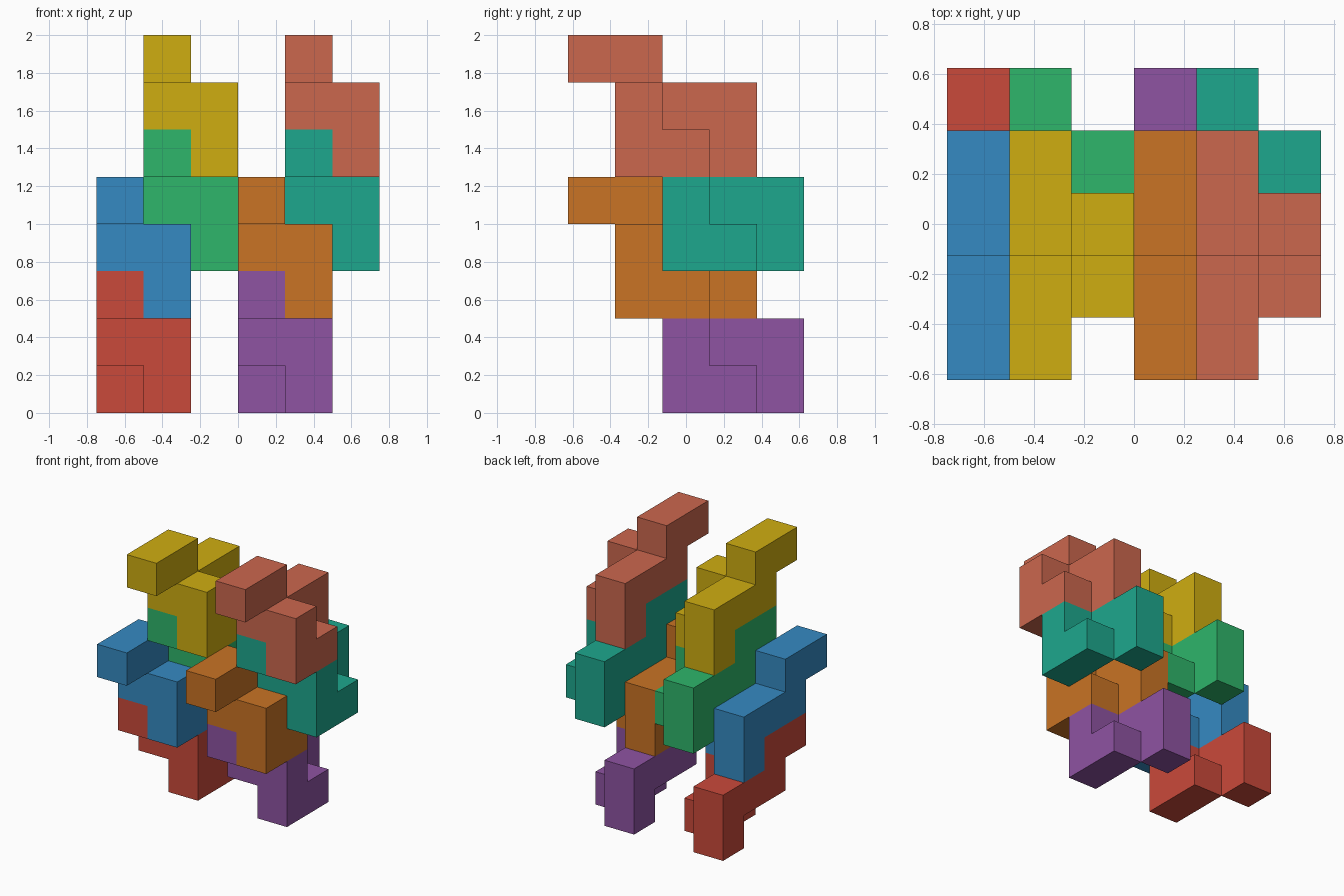
import bpy
import bmesh
from mathutils import Vector

if "Cube" in bpy.data.objects:
    bpy.data.objects.remove(bpy.data.objects["Cube"])

U = 0.25  # cube cell size

# One interlocking block, as bars of cells: a stepped plate plus a hooked side rib
CELLS = {(0, y, 2) for y in (0, 1)} | {(0, y, 1) for y in (1, 2, 3)} | {(0, 3, 0)}
CELLS |= {(1, 1, 1), (1, 1, 0), (1, 2, 0)}


def srgb(r, g, b):
    return tuple((c / 255) ** 2.2 for c in (r, g, b)) + (1.0,)


def block_mesh(name):
    """Outer skin of the cells, with flat areas merged."""
    bm = bmesh.new()
    for cell in sorted(CELLS):
        centre = Vector(cell) + Vector((0.5, 0.5, 0.5))
        for axis in range(3):
            for sign in (-1, 1):
                n = Vector((0, 0, 0))
                n[axis] = sign
                if tuple(int(c + d) for c, d in zip(cell, n)) in CELLS:
                    continue
                a = Vector((0, 0, 0))
                a[(axis + 1) % 3] = 0.5
                b = n.cross(a)
                mid = centre + n * 0.5
                corners = (mid - a - b, mid + a - b, mid + a + b, mid - a + b)
                bm.faces.new([bm.verts.new(p * U) for p in corners])
    bmesh.ops.remove_doubles(bm, verts=bm.verts, dist=1e-4)
    bmesh.ops.dissolve_limit(bm, angle_limit=0.01, verts=bm.verts, edges=bm.edges)
    mesh = bpy.data.meshes.new(name)
    bm.to_mesh(mesh)
    bm.free()
    return mesh


def add_block(name, corner, colour):
    mesh = block_mesh(name)
    mat = bpy.data.materials.new(name + "_paint")
    mat.diffuse_color = srgb(*colour)
    mat.use_nodes = True
    mat.node_tree.nodes["Principled BSDF"].inputs["Base Color"].default_value = mat.diffuse_color
    mesh.materials.append(mat)
    obj = bpy.data.objects.new(name, mesh)
    obj.location = corner
    bpy.context.collection.objects.link(obj)


# Two stacks of four blocks, zigzagging back and forth as they climb
STACKS = {
    "left": (-0.75, [("red", (201, 75, 61)), ("blue", (56, 137, 193)),
                     ("green", (50, 180, 106)), ("yellow", (206, 172, 24))]),
    "right": (0.0, [("purple", (141, 84, 161)), ("orange", (200, 115, 41)),
                    ("teal", (35, 166, 140)), ("salmon", (202, 103, 79))]),
}
# (x shift, front y, base z) of each level
LEVELS = [(0, -0.375, 0), (0, -0.625, 0.5), (0.25, -0.375, 0.75), (0.25, -0.625, 1.25)]

for side, (x0, blocks) in STACKS.items():
    for (colour_name, colour), (dx, y, z) in zip(blocks, LEVELS):
        add_block(f"{side}_{colour_name}_block", (x0 + dx, y, z), colour)
